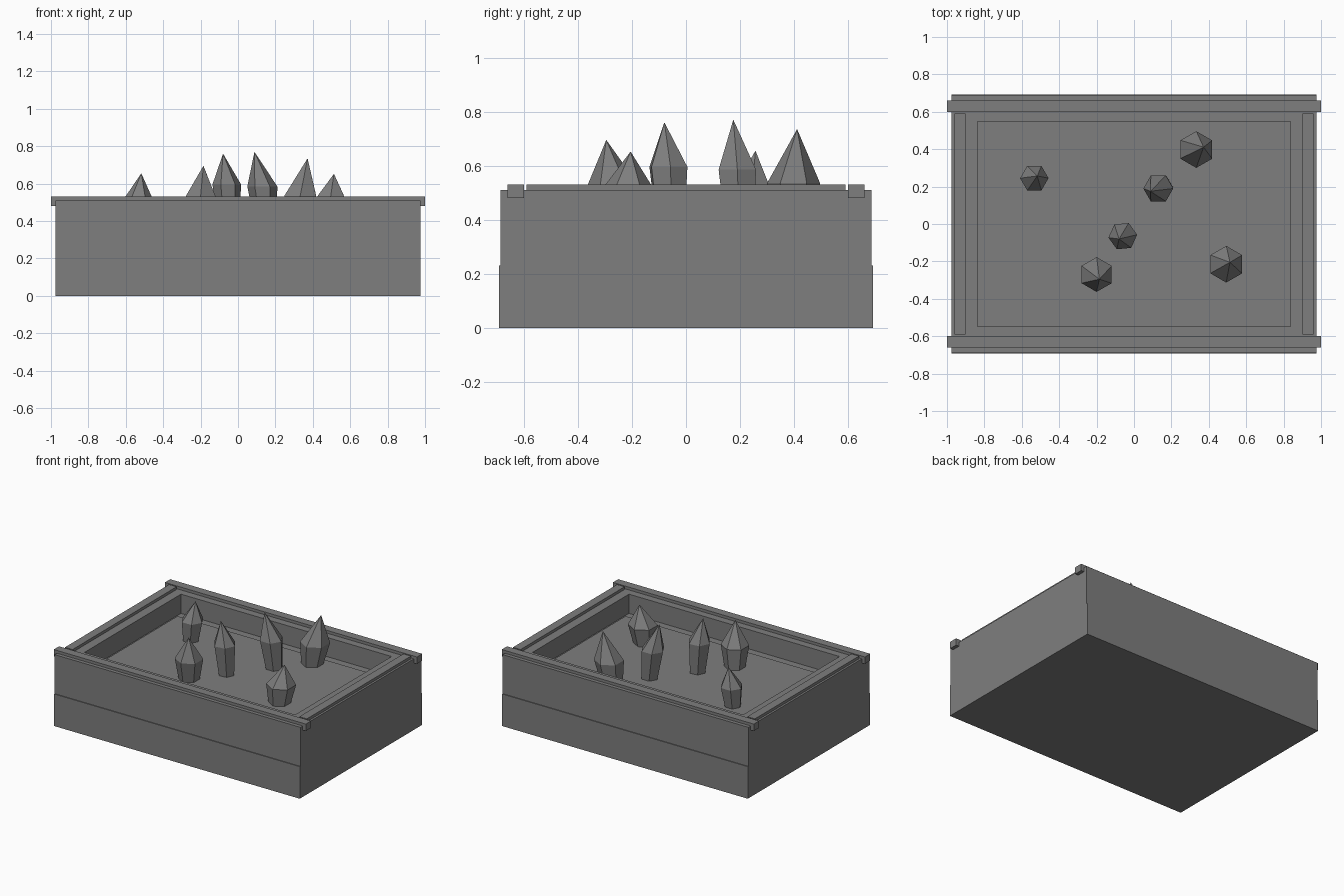
import bpy, bmesh, math
from mathutils import Vector

if "Cube" in bpy.data.objects:
    bpy.data.objects.remove(bpy.data.objects["Cube"])

grey = bpy.data.materials.new("stone grey")
grey.diffuse_color = (0.21, 0.21, 0.21, 1)
grey.use_nodes = True
grey.node_tree.nodes["Principled BSDF"].inputs["Base Color"].default_value = grey.diffuse_color


def finish(name, bm):
    bmesh.ops.recalc_face_normals(bm, faces=bm.faces)
    mesh = bpy.data.meshes.new(name)
    bm.to_mesh(mesh)
    bm.free()
    mesh.materials.append(grey)
    obj = bpy.data.objects.new(name, mesh)
    bpy.context.collection.objects.link(obj)
    return obj


def box(name, x0, x1, y0, y1, z0, z1):
    bm = bmesh.new()
    bmesh.ops.create_cube(bm, size=1)
    for v in bm.verts:
        v.co = Vector((x1 if v.co.x > 0 else x0,
                       y1 if v.co.y > 0 else y0,
                       z1 if v.co.z > 0 else z0))
    return finish(name, bm)


# Solid lower course, slightly proud at front and back
box("lower_body", -0.975, 0.975, -0.692, 0.692, 0, 0.23)

# Upper walls and top rails, mirrored on both axes
for s, side in ((-1, "front"), (1, "back")):
    y = sorted((s * 0.547, s * 0.686))
    box(side + "_wall", -0.975, 0.975, y[0], y[1], 0.23, 0.51)
    y = sorted((s * 0.60, s * 0.66))
    box(side + "_rail", -1, 1, y[0], y[1], 0.48, 0.53)
for s, side in ((-1, "left"), (1, "right")):
    x = sorted((s * 0.836, s * 0.975))
    box(side + "_wall", x[0], x[1], -0.547, 0.547, 0.23, 0.51)
    x = sorted((s * 0.90, s * 0.96))
    box(side + "_rail", x[0], x[1], -0.59, 0.59, 0.48, 0.53)

# Recessed floor and the thin bed on it
box("floor", -0.836, 0.836, -0.547, 0.547, 0.23, 0.372)
box("bed", -0.82, 0.82, -0.485, 0.485, 0.36, 0.38)


def crystal(name, x, y, r, mid_z, tip, turn):
    """Six-sided shard: narrow base, wide girth, leaning point."""
    bm = bmesh.new()
    lean = Vector((tip[0] - x, tip[1] - y)) * 0.5
    rings = []
    for cx, cy, rad, z in ((x - lean.x, y - lean.y, r * 0.72, 0.365),
                           (x, y, r, mid_z)):
        rings.append([bm.verts.new((cx + rad * math.cos(turn + i * math.pi / 3),
                                    cy + rad * math.sin(turn + i * math.pi / 3), z))
                      for i in range(6)])
    low, mid = rings
    top = bm.verts.new(tip)
    bm.faces.new(low)
    for i in range(6):
        j = (i + 1) % 6
        bm.faces.new((low[i], low[j], mid[j], mid[i]))
        bm.faces.new((mid[i], mid[j], top))
    finish(name, bm)


# Six crystals: centre, radius, girth height, tip, rotation
shards = [
    (-0.533, 0.245, 0.076, 0.52, (-0.517, 0.257, 0.655), 0.0),
    (-0.20, -0.27, 0.093, 0.53, (-0.185, -0.295, 0.695), 0.52),
    (-0.06, -0.065, 0.077, 0.595, (-0.08, -0.08, 0.76), 0.1),
    (0.13, 0.19, 0.08, 0.585, (0.088, 0.175, 0.77), 0.0),
    (0.333, 0.398, 0.098, 0.535, (0.372, 0.411, 0.735), 0.52),
    (0.493, -0.215, 0.098, 0.51, (0.513, -0.205, 0.652), 0.52),
]
for n, shard in enumerate(shards, 1):
    crystal("crystal_%d" % n, *shard)
